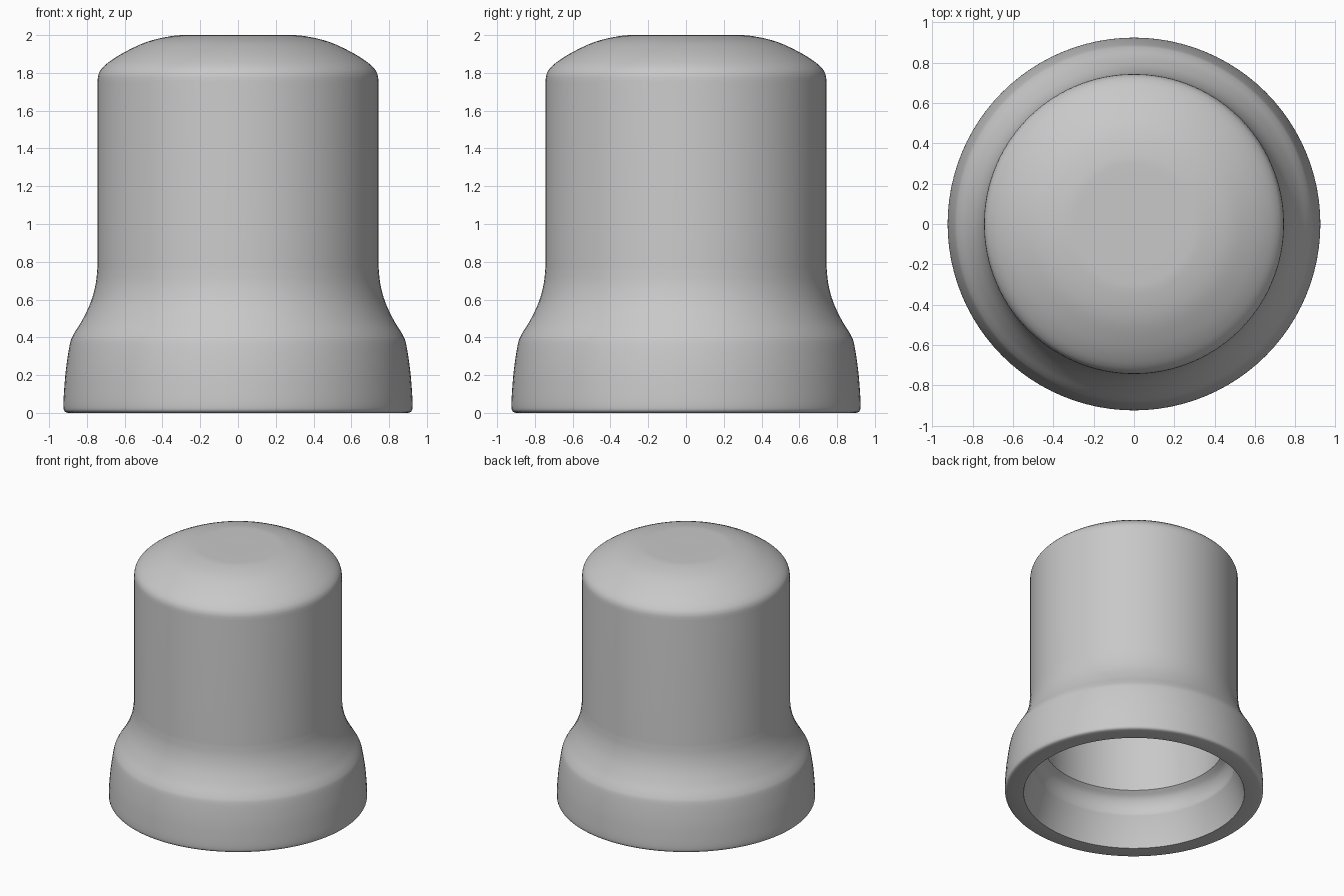
import bpy, bmesh, math
from mathutils import Vector

cube = bpy.data.objects.get("Cube")
if cube:
    bpy.data.objects.remove(cube, do_unlink=True)

# Plain grey plastic
grey = bpy.data.materials.new("plain grey")
grey.use_nodes = True
colour = (0.58, 0.58, 0.58, 1)
grey.diffuse_color = colour
grey.node_tree.nodes["Principled BSDF"].inputs["Base Color"].default_value = colour


def smooth_path(points, steps=4):
    """Round a run of (radius, height) points with a Catmull-Rom spline."""
    pts = [Vector(p) for p in points]
    pts = [2 * pts[0] - pts[1]] + pts + [2 * pts[-1] - pts[-2]]
    out = []
    for a, b, c, d in zip(pts, pts[1:], pts[2:], pts[3:]):
        for i in range(steps):
            t = i / steps
            out.append(0.5 * (2 * b + (c - a) * t + (2 * a - 5 * b + 4 * c - d) * t**2
                              + (3 * b - a - 3 * c + d) * t**3))
    return out + [pts[-2]]


def lathe(name, profile, segments=96):
    """Spin a (radius, height) profile about the z axis."""
    bm = bmesh.new()
    verts = [bm.verts.new((max(r, 0), 0, z)) for r, z in profile]
    edges = [bm.edges.new(pair) for pair in zip(verts, verts[1:])]
    bmesh.ops.spin(bm, geom=verts + edges, cent=(0, 0, 0), axis=(0, 0, 1),
                   angle=math.tau, steps=segments)
    bmesh.ops.remove_doubles(bm, verts=bm.verts, dist=0.0003)
    bmesh.ops.recalc_face_normals(bm, faces=bm.faces)
    mesh = bpy.data.meshes.new(name)
    bm.to_mesh(mesh)
    bm.free()
    mesh.materials.append(grey)
    obj = bpy.data.objects.new(name, mesh)
    bpy.context.collection.objects.link(obj)
    bpy.ops.object.select_all(action="DESELECT")
    obj.select_set(True)
    bpy.context.view_layer.objects.active = obj
    bpy.ops.object.shade_smooth_by_angle(angle=math.radians(30))
    return obj


# Outside: rounded foot, flared skirt, straight body, domed top
skirt = smooth_path([(0.9, 0), (0.917, 0.008), (0.924, 0.03), (0.922, 0.1),
                     (0.911, 0.23), (0.89, 0.365), (0.871, 0.415),
                     (0.825, 0.49), (0.78, 0.585), (0.754, 0.68), (0.744, 0.77)])
dome = smooth_path([(0.744, 1.755), (0.739, 1.79), (0.722, 1.822), (0.68, 1.86),
                    (0.6, 1.91), (0.48, 1.965), (0.35, 1.995), (0.25, 2), (0, 2)])

# Inside: tapered mouth, rounded shoulder, straight bore, domed ceiling
mouth = [Vector((0.79, 0)), Vector((0.725, 0.23))]
shoulder = smooth_path([(0.722, 0.235), (0.715, 0.3), (0.69, 0.355), (0.645, 0.395)])
ceiling = smooth_path([(0.64, 1.7), (0.62, 1.74), (0.52, 1.81), (0.35, 1.86), (0, 1.87)])
inside = mouth + shoulder + ceiling

lathe("hollow_cap", [mouth[0]] + skirt + dome + inside[::-1])
